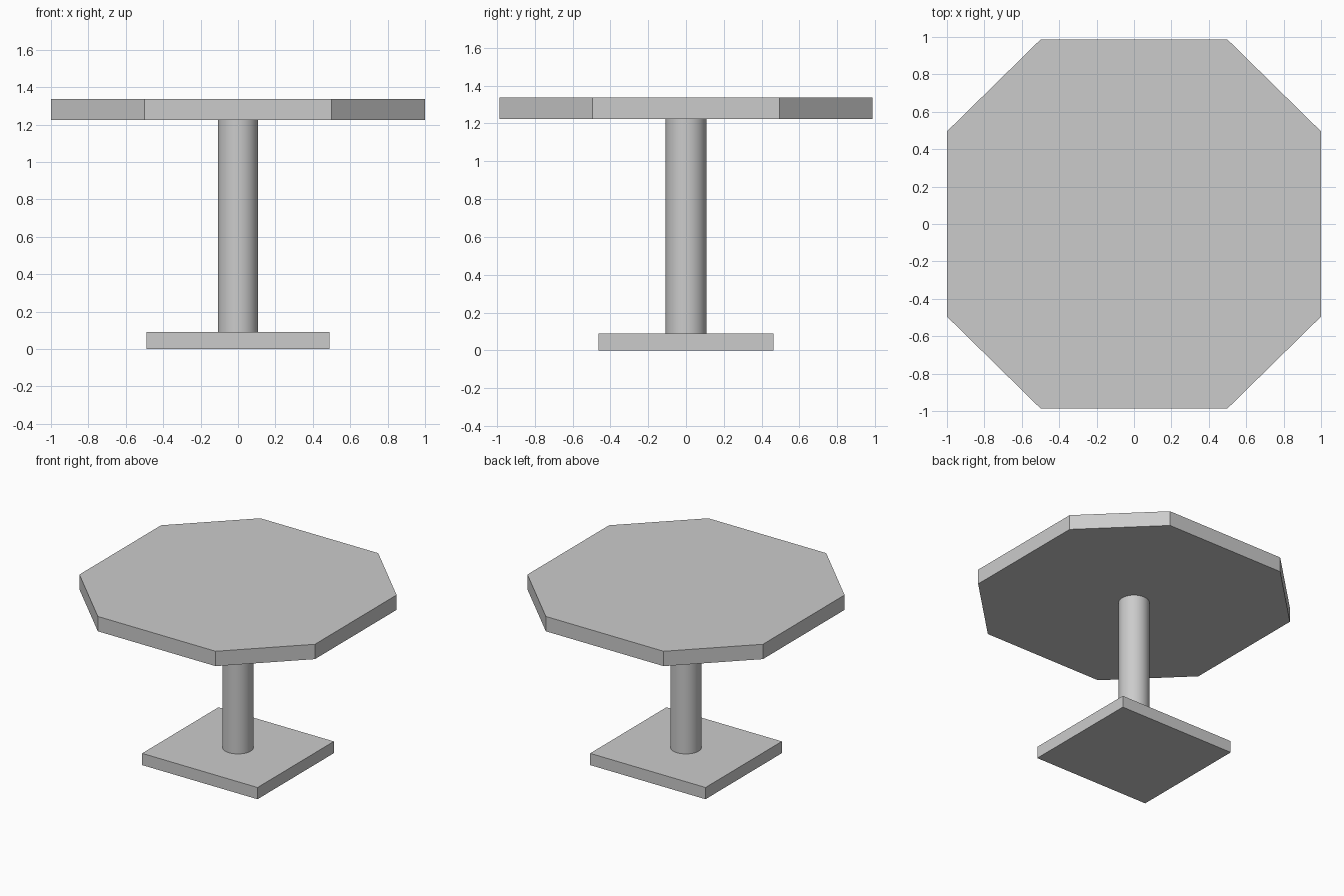
import bpy, bmesh

if "Cube" in bpy.data.objects:
    bpy.data.objects.remove(bpy.data.objects["Cube"])


def prism(name, outline, z0, z1):
    """Extrude a flat outline between two heights."""
    bm = bmesh.new()
    face = bm.faces.new([bm.verts.new((x, y, z0)) for x, y in outline])
    ext = bmesh.ops.extrude_face_region(bm, geom=[face])
    verts = [v for v in ext["geom"] if isinstance(v, bmesh.types.BMVert)]
    bmesh.ops.translate(bm, verts=verts, vec=(0, 0, z1 - z0))
    bmesh.ops.recalc_face_normals(bm, faces=bm.faces)
    mesh = bpy.data.meshes.new(name)
    bm.to_mesh(mesh)
    bm.free()
    obj = bpy.data.objects.new(name, mesh)
    bpy.context.collection.objects.link(obj)
    return obj


BASE_TOP, SLAB_BOTTOM, SLAB_TOP = 0.09, 1.224, 1.338

# Rectangular foot plate
bx, by = 0.49, 0.463
prism("base_plate", [(-bx, -by), (bx, -by), (bx, by), (-bx, by)], 0, BASE_TOP)

# Octagonal table top
tx, ty, cx, cy = 1.0, 0.986, 0.5, 0.495
prism("table_top", [(-cx, -ty), (cx, -ty), (tx, -cy), (tx, cy),
                    (cx, ty), (-cx, ty), (-tx, cy), (-tx, -cy)],
      SLAB_BOTTOM, SLAB_TOP)

# Round column
bpy.ops.mesh.primitive_cylinder_add(vertices=32, radius=0.108,
                                    depth=SLAB_BOTTOM - BASE_TOP,
                                    location=(0, 0, (SLAB_BOTTOM + BASE_TOP) / 2))
column = bpy.context.object
column.name = "column"
bpy.ops.object.shade_smooth_by_angle()
